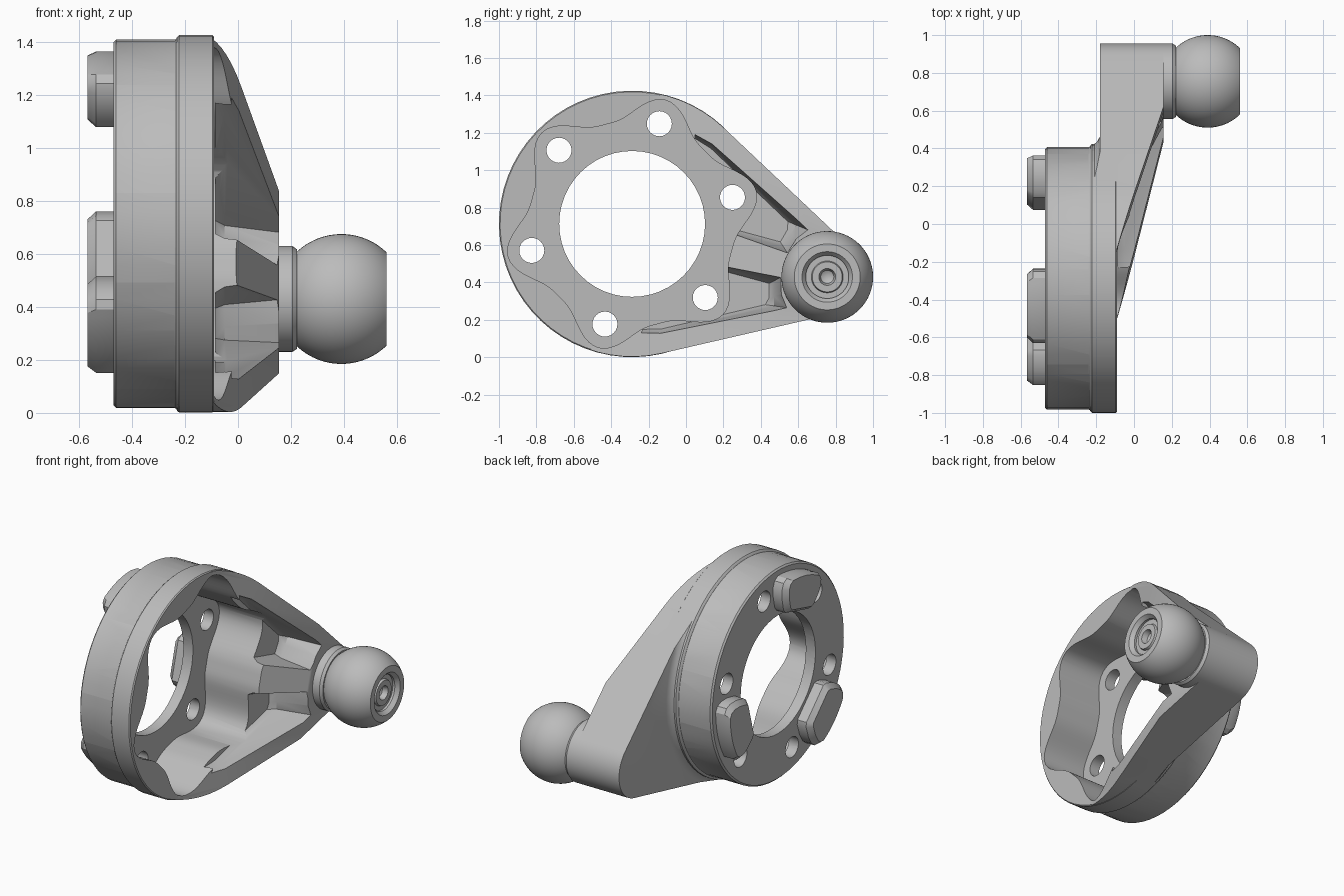
import bpy, bmesh, math
from mathutils import Matrix, Vector, geometry

if "Cube" in bpy.data.objects:
    bpy.data.objects.remove(bpy.data.objects["Cube"])

grey = bpy.data.materials.new("metal_grey")
grey.use_nodes = True
COL = (0.5, 0.5, 0.5, 1)
grey.diffuse_color = COL
grey.node_tree.nodes["Principled BSDF"].inputs["Base Color"].default_value = COL

# Local frame: s runs from ring centre to ball, t across it, h along world x
REACH, TILT = 1.081, math.radians(-15.2)
c, q = math.cos(TILT), math.sin(TILT)
FRAME = Matrix(((0, 0, 1, 0), (c, -q, 0, -0.288), (q, c, 0, 0.713), (0, 0, 0, 1)))


def finish(name, bm):
    bmesh.ops.remove_doubles(bm, verts=bm.verts, dist=1e-5)
    bmesh.ops.recalc_face_normals(bm, faces=bm.faces)
    bm.transform(FRAME)
    mesh = bpy.data.meshes.new(name)
    bm.to_mesh(mesh)
    bm.free()
    mesh.materials.append(grey)
    ob = bpy.data.objects.new(name, mesh)
    bpy.context.collection.objects.link(ob)
    return ob


def loft(name, layers, sideways=False):
    """Solid through outlines [(points, height), ...]."""
    bm = bmesh.new()
    rows = [[bm.verts.new((a, h, b) if sideways else (a, b, h)) for a, b in pts]
            for pts, h in layers]
    n = len(rows[0])
    for lo, hi in zip(rows, rows[1:]):
        for i in range(n):
            bm.faces.new((lo[i], lo[(i + 1) % n], hi[(i + 1) % n], hi[i]))
    bm.faces.new(rows[0][::-1])
    bm.faces.new(rows[-1])
    return finish(name, bm)


def circle(r, s=0, t=0, n=64):
    return [(s + r * math.cos(math.tau * i / n), t + r * math.sin(math.tau * i / n))
            for i in range(n)]


def lathe(name, profile, s=0, n=64):
    """Turned solid from (radius, height) pairs, closed on the axis."""
    bm = bmesh.new()
    rows = [[bm.verts.new((a, b, h)) for a, b in circle(max(r, 1e-7), s, 0, n)]
            for r, h in profile]
    for lo, hi in zip(rows, rows[1:]):
        for i in range(n):
            j = (i + 1) % n
            bm.faces.new((lo[i], lo[j], hi[j], hi[i]))
    return finish(name, bm)


def shrink(pts, k):
    m = sum((Vector(p) for p in pts), Vector((0, 0))) / len(pts)
    return [tuple(m + (Vector(p) - m) * k) for p in pts]


def boolean(target, tool, op):
    mod = target.modifiers.new("cut", 'BOOLEAN')
    mod.operation, mod.object, mod.solver = op, tool, 'EXACT'
    deps = bpy.context.evaluated_depsgraph_get()
    mesh = bpy.data.meshes.new_from_object(target.evaluated_get(deps))
    target.modifiers.clear()
    target.data = mesh
    bpy.data.objects.remove(tool)


# Arm: hull around ring and boss, trimmed to a sloping side profile
pts = circle(0.710) + circle(0.2, REACH)
hull = [pts[i] for i in geometry.convex_hull_2d([Vector(p) for p in pts])]
arm = loft("arm", [(hull, -0.18), (hull, 0.4)])
slope = [(-0.35, -0.18), (0.84, 0.155), (1.5, 0.155), (1.5, -0.3), (-0.35, -0.3)]
boolean(arm, loft("trim", [(slope, -1), (slope, 1)], True), 'INTERSECT')

# Flared fillet where the arm leaves the ring
flare = lathe("flare", [(0, -0.25), (0.69, -0.25), (0.707, -0.215), (0.725, -0.195),
                        (0.77, -0.17), (0, -0.17)])
boolean(flare, loft("trim", [(hull, -0.3), (hull, 0)]), 'INTERSECT')

# Cup with a stepped rim
body = lathe("housing", [(0, -0.47), (0.685, -0.47), (0.695, -0.46), (0.695, -0.235),
                         (0.705, -0.23), (0.712, -0.222), (0.712, -0.097),
                         (0.706, -0.09), (0, -0.09)])
boolean(body, flare, 'UNION')
boolean(body, arm, 'UNION')

# Six-lobed cavity
lobes = []
for i in range(144):
    a = math.tau * i / 144
    r = 0.55 + 0.135 * ((1 - math.cos(6 * a)) / 2) ** 1.5
    lobes.append((r * math.cos(a), r * math.sin(a)))
boolean(body, loft("cavity", [(lobes, -0.4), (lobes, 0.5)]), 'DIFFERENCE')

# Pockets either side of the central rib
for side in (1, -1):
    top = [(0.2, 0.57), (0.3, 0.545), (0.92, 0.215), (0.87, 0.15), (0.845, 0.065),
           (0.3, 0.065)]
    low = [(0.2, 0.53), (0.3, 0.5), (0.8, 0.23), (0.81, 0.19), (0.79, 0.115),
           (0.3, 0.115)]
    mid = [tuple(Vector(a).lerp(Vector(b), 0.6)) for a, b in zip(top, low)]
    boolean(body, loft("pocket", [([(s, t * side) for s, t in p], h) for p, h in
                                  ((low, -0.085), (mid, -0.05), (top, 0.17), (top, 0.3))]),
            'DIFFERENCE')

# Rib crest drops towards the cavity
crest = [(0.45, -0.06), (0.86, 0.157), (0.86, 0.3), (0.45, 0.3)]
boolean(body, loft("crest", [(crest, -0.12), (crest, 0.12)], True), 'DIFFERENCE')

# Centre bore and six bolt holes
bore = circle(0.39, n=48)
boolean(body, loft("bore", [(bore, -0.6), (bore, -0.3)]), 'DIFFERENCE')
for k in range(6):
    a = math.radians(30 + 60 * k)
    hole = circle(0.067, 0.555 * math.cos(a), 0.555 * math.sin(a), 24)
    boolean(body, loft("bolt_hole", [(hole, -0.6), (hole, -0.3)]), 'DIFFERENCE')

# Three locating pads on the back
parts = [body]
arc = [math.radians(-15 + 3 * i) for i in range(11)]
pad = [(0.65 * math.cos(a), 0.65 * math.sin(a)) for a in arc]
pad += [(0.6, 0.195), (0.56, 0.2), (0.5, 0.185), (0.43, 0.15), (0.41, 0.125),
        (0.41, -0.125), (0.43, -0.15), (0.5, -0.185), (0.56, -0.2), (0.6, -0.195)]
for k in range(3):
    a = math.tau * k / 3
    ca, sa = math.cos(a), math.sin(a)
    shape = [(x * ca - y * sa, x * sa + y * ca) for x, y in pad]
    parts.append(loft("locating_pad_%d" % (k + 1),
                      [(shape, -0.46), (shape, -0.535), (shrink(shape, 0.85), -0.567)]))

# Ball stud: neck, truncated ball, centre-drilled end
R, MID = 0.245, 0.39
stud = [(0, 0.1), (0.2, 0.1), (0.2, 0.205), (0.188, 0.222)]
for i in range(25):
    a = math.radians(-44 + 88 * i / 24)
    stud.append((R * math.cos(a), MID + R * math.sin(a)))
stud += [(0.135, 0.56), (0.115, 0.535), (0.115, 0.52), (0.085, 0.52), (0.08, 0.535),
         (0.045, 0.535), (0.035, 0.5), (0, 0.48)]
parts.append(lathe("ball_stud", stud, REACH))

# Smooth shading with crisp edges
bpy.ops.object.select_all(action='DESELECT')
for ob in parts:
    ob.select_set(True)
bpy.context.view_layer.objects.active = body
bpy.ops.object.shade_smooth_by_angle(angle=math.radians(30))
